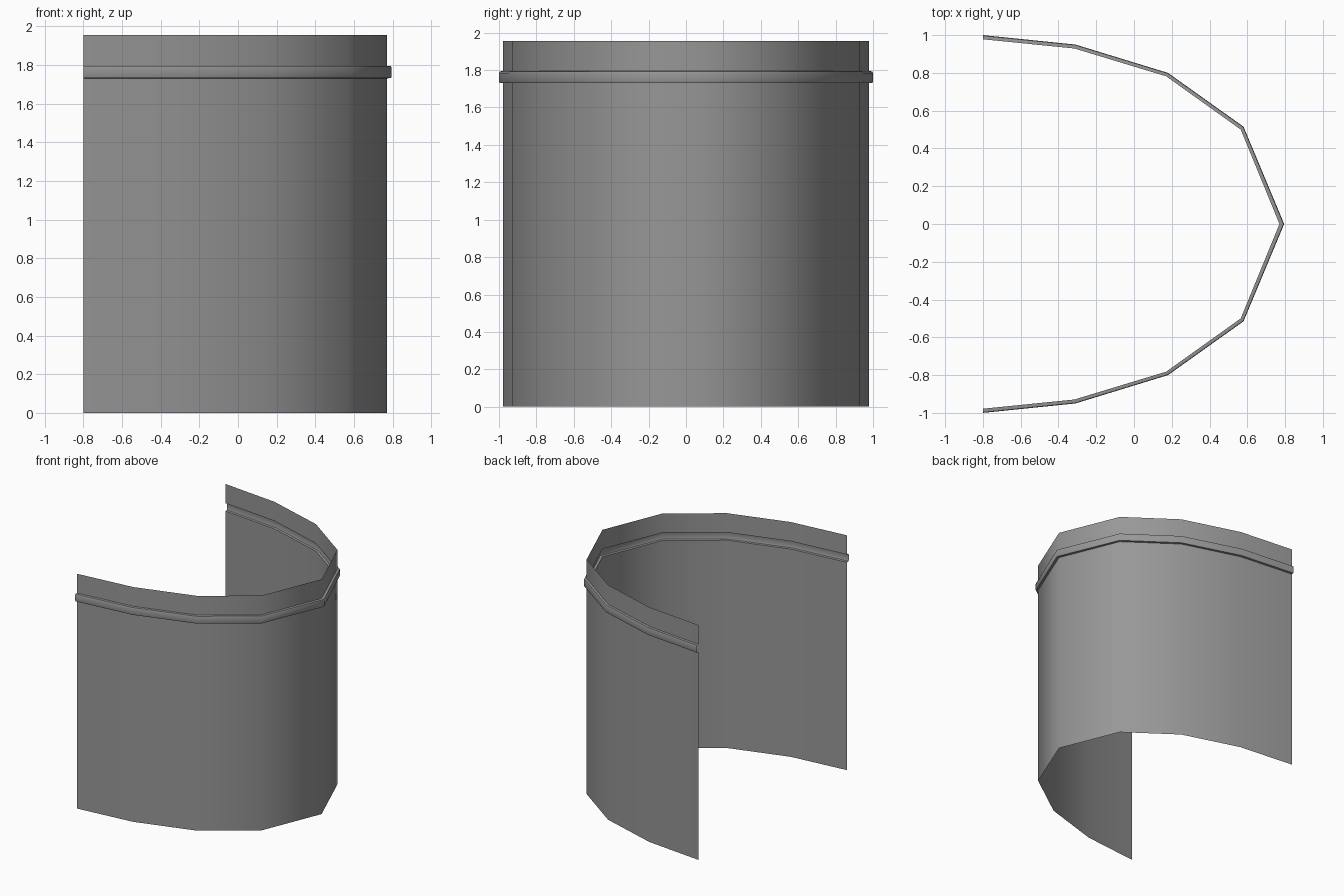
import bpy
import bmesh
from math import radians

cube = bpy.data.objects.get("Cube")
if cube:
    bpy.data.objects.remove(cube, do_unlink=True)

# Plain grey for the whole sheet
grey = bpy.data.materials.new("grey")
grey.use_nodes = True
colour = (0.31, 0.31, 0.31, 1)
grey.diffuse_color = colour
grey.node_tree.nodes["Principled BSDF"].inputs["Base Color"].default_value = colour

# Half plan outlines, from the open end to the middle of the curve
wall = [(-0.8, 0.978), (-0.315, 0.929), (0.17, 0.782), (0.565, 0.50), (0.77, 0)]
bead = [(-0.8, 1.0), (-0.31, 0.95), (0.18, 0.80), (0.58, 0.515), (0.795, 0)]

# Upright profile: height and how far it swells from wall to bead
profile = [(0, 0), (1.73, 0), (1.732, 0.85), (1.742, 1), (1.783, 1),
           (1.793, 0.85), (1.795, 0), (1.955, 0)]


def mirrored(half):
    return half + [(x, -y) for x, y in reversed(half[:-1])]


# Curved wall with the raised bead pressed into it
bm = bmesh.new()
rows = []
for z, swell in profile:
    rows.append([bm.verts.new((a + (c - a) * swell, b + (d - b) * swell, z))
                 for (a, b), (c, d) in zip(mirrored(wall), mirrored(bead))])
for low, high in zip(rows, rows[1:]):
    for i in range(len(low) - 1):
        bm.faces.new((low[i + 1], low[i], high[i], high[i + 1]))
mesh = bpy.data.meshes.new("curved_wall")
bm.to_mesh(mesh)
bm.free()
mesh.materials.append(grey)
obj = bpy.data.objects.new("curved_wall", mesh)
bpy.context.collection.objects.link(obj)
bpy.context.view_layer.objects.active = obj
obj.select_set(True)
bpy.ops.object.shade_smooth_by_angle(angle=radians(60))
